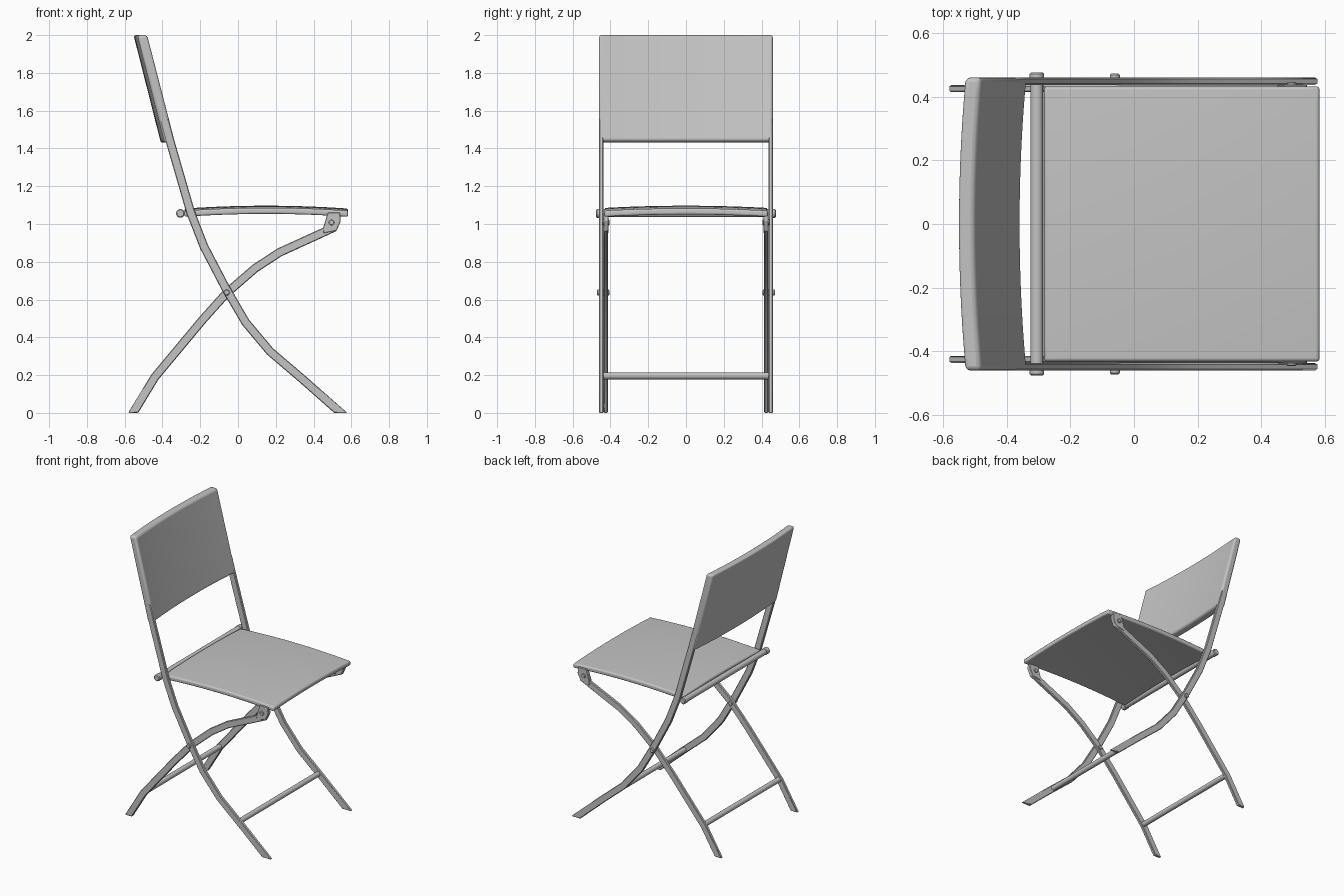
import bpy, bmesh, math
from mathutils import Vector

cube = bpy.data.objects.get("Cube")
if cube:
    bpy.data.objects.remove(cube, do_unlink=True)

grey = bpy.data.materials.new("mid grey")
grey.use_nodes = True
COLOUR = (0.55, 0.55, 0.55, 1)
grey.diffuse_color = COLOUR
grey.node_tree.nodes["Principled BSDF"].inputs["Base Color"].default_value = COLOUR


def finish(bm, name, bevel=0.0, segments=2, angle=35):
    bmesh.ops.recalc_face_normals(bm, faces=bm.faces)
    mesh = bpy.data.meshes.new(name)
    bm.to_mesh(mesh)
    bm.free()
    mesh.materials.append(grey)
    ob = bpy.data.objects.new(name, mesh)
    bpy.context.collection.objects.link(ob)
    if bevel:
        mod = ob.modifiers.new("Rounded edges", 'BEVEL')
        mod.width, mod.segments = bevel, segments
        mod.limit_method, mod.angle_limit = 'ANGLE', math.radians(50)
    bpy.ops.object.select_all(action='DESELECT')
    ob.select_set(True)
    bpy.context.view_layer.objects.active = ob
    bpy.ops.object.shade_smooth_by_angle(angle=math.radians(angle))
    return ob


def plate(name, outline, y0, y1, bevel=0.0):
    """Side profile in x and z, extruded along y."""
    bm = bmesh.new()
    face = bm.faces.new([bm.verts.new((x, y0, z)) for x, z in outline])
    made = bmesh.ops.extrude_face_region(bm, geom=[face])["geom"]
    verts = [v for v in made if isinstance(v, bmesh.types.BMVert)]
    bmesh.ops.translate(bm, verts=verts, vec=(0, y1 - y0, 0))
    return finish(bm, name, bevel, 1, 25)


def strip(path, half):
    """Mitred outline of a bar that follows a path; the last point is a flat foot."""
    pts = [Vector(p) for p in path]
    dirs = [(b - a).normalized() for a, b in zip(pts, pts[1:])]
    offsets = []
    for i in range(len(pts)):
        a, b = dirs[max(i - 1, 0)], dirs[min(i, len(dirs) - 1)]
        t = (a + b).normalized()
        offsets.append(Vector((-t.y, t.x)) * half / t.dot(a))
    offsets[-1] = Vector((half / -dirs[-1].y, 0))
    return [p + o for p, o in zip(pts, offsets)] + [p - o for p, o in reversed(list(zip(pts, offsets)))]


def rod(name, x, z, radius, y0, y1, sides=16, bevel=0.0):
    """Round bar along y."""
    ring = [2 * math.pi * i / sides for i in range(sides)]
    outline = [(x + radius * math.cos(a), z + radius * math.sin(a)) for a in ring]
    return plate(name, outline, y0, y1, bevel)


def panel(name, top, bottom, nu, nv, bevel):
    """Closed slab between two surfaces given as functions of u and v in 0..1."""
    bm = bmesh.new()
    sheets = [[[bm.verts.new(f(i / nu, j / nv)) for j in range(nv + 1)]
               for i in range(nu + 1)] for f in (top, bottom)]
    for s in sheets:
        for i in range(nu):
            for j in range(nv):
                bm.faces.new((s[i][j], s[i + 1][j], s[i + 1][j + 1], s[i][j + 1]))
    rim = [(i, 0) for i in range(nu)] + [(nu, j) for j in range(nv)]
    rim += [(i, nv) for i in range(nu, 0, -1)] + [(0, j) for j in range(nv, 0, -1)]
    for (a, b), (c, d) in zip(rim, rim[1:] + rim[:1]):
        bm.faces.new((sheets[0][a][b], sheets[0][c][d], sheets[1][c][d], sheets[1][a][b]))
    return finish(bm, name, bevel, 3)


# Seat, gently domed both ways
def seat_surface(drop):
    def f(u, v):
        x, y = -0.283 + 0.866 * u, -0.432 + 0.864 * v
        z = 1.097 - 0.015 * ((x - 0.15) / 0.43) ** 2 - 0.012 * (y / 0.432) ** 2
        return (x, y, z - drop)
    return f


panel("seat", seat_surface(0), seat_surface(0.032), 16, 16, 0.01)


# Backrest, leaning back and bowed across its width
def back_surface(shift):
    def f(u, v):
        y = -0.46 + 0.92 * u
        bow = 0.021 * (1 - (y / 0.46) ** 2)
        return (-0.335 - 0.145 * v - bow - shift, y, 1.44 + 0.56 * v - 0.012 * shift / 0.05 * (1 - v))
    return f


panel("backrest", back_surface(0), back_surface(0.052), 20, 2, 0.014)

# Curved legs, feet last
LONG_LEG = [(-0.39, 1.55), (-0.36, 1.44), (-0.25, 1.06), (-0.18, 0.88), (-0.065, 0.66),
            (0.04, 0.48), (0.17, 0.325), (0.34, 0.18), (0.544, 0)]
SHORT_LEG = [(0.515, 0.985), (0.45, 0.955), (0.22, 0.85), (0.09, 0.765), (-0.06, 0.635),
             (-0.19, 0.49), (-0.44, 0.19), (-0.555, 0)]
BRACKET = [(0.475, 1.06), (0.54, 1.06), (0.544, 1.015), (0.522, 0.965), (0.452, 0.95), (0.45, 0.978)]

for side, s in (("front", -1), ("back", 1)):
    plate(side + "_long_leg", strip(LONG_LEG, 0.023), s * 0.437, s * 0.46, 0.004)
    plate(side + "_short_leg", strip(SHORT_LEG, 0.023), s * 0.414, s * 0.436, 0.004)
    plate(side + "_seat_bracket", BRACKET, s * 0.411, s * 0.438, 0.003)
    rod(side + "_bracket_bolt", 0.495, 1.008, 0.015, s * 0.404, s * 0.446, bevel=0.003)
    rod(side + "_leg_pivot", -0.06, 0.637, 0.016, s * 0.406, s * 0.472, bevel=0.004)
    rod(side + "_rod_cap", -0.305, 1.056, 0.023, s * 0.435, s * 0.476, bevel=0.005)

# Rods joining the two sides
rod("seat_rod", -0.305, 1.056, 0.02, -0.44, 0.44)
rod("long_leg_crossbar", 0.32, 0.196, 0.018, -0.44, 0.44)
rod("short_leg_crossbar", -0.435, 0.196, 0.018, -0.42, 0.42)
